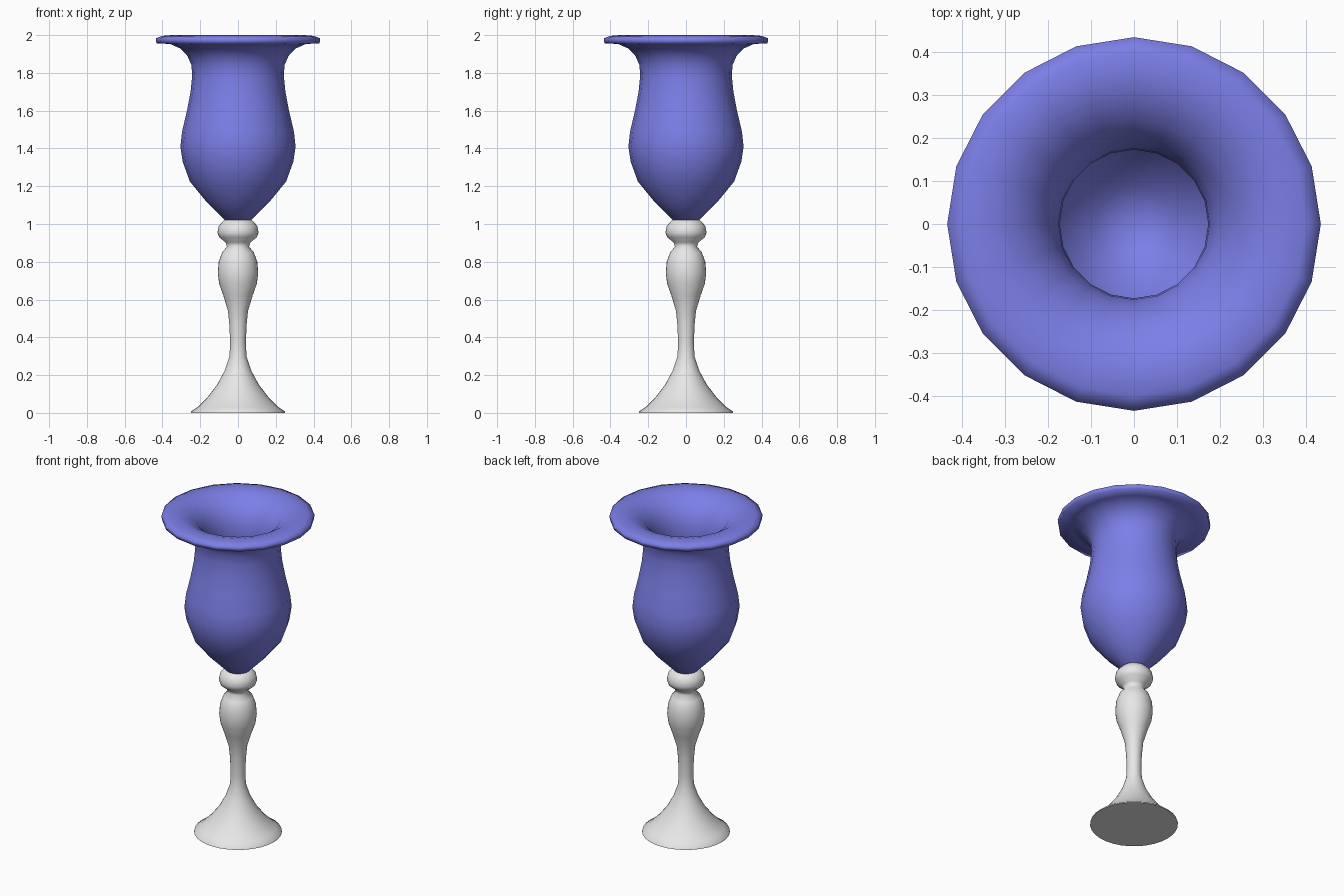
import bpy, bmesh, math

if "Cube" in bpy.data.objects:
    bpy.data.objects.remove(bpy.data.objects["Cube"])


def material(name, rgb):
    m = bpy.data.materials.new(name)
    m.diffuse_color = (*rgb, 1)
    m.use_nodes = True
    m.node_tree.nodes["Principled BSDF"].inputs["Base Color"].default_value = m.diffuse_color
    return m


def lathe(name, profile, sides, mat, angle):
    """Spin an (r, z) profile that runs from axis to axis."""
    bm = bmesh.new()
    rings = []
    for r, z in profile:
        if r == 0:
            rings.append([bm.verts.new((0, 0, z))] * sides)
        else:
            rings.append([bm.verts.new((r * math.cos(2 * math.pi * i / sides),
                                        r * math.sin(2 * math.pi * i / sides), z))
                          for i in range(sides)])
    for a, b in zip(rings, rings[1:]):
        for i in range(sides):
            j = (i + 1) % sides
            bm.faces.new(list(dict.fromkeys((a[i], a[j], b[j], b[i]))))
    bmesh.ops.recalc_face_normals(bm, faces=bm.faces)
    me = bpy.data.meshes.new(name)
    bm.to_mesh(me)
    bm.free()
    me.materials.append(mat)
    ob = bpy.data.objects.new(name, me)
    bpy.context.collection.objects.link(ob)
    bpy.ops.object.select_all(action='DESELECT')
    ob.select_set(True)
    bpy.context.view_layer.objects.active = ob
    bpy.ops.object.shade_smooth_by_angle(angle=math.radians(angle))
    return ob


blue = material("blue glass", (0.20, 0.21, 0.80))
white = material("white", (0.80, 0.80, 0.80))

# Turned stem with flared foot, baluster and knob
lathe("stem", [
    (0, 0), (0.25, 0), (0.248, 0.008), (0.215, 0.03), (0.16, 0.085), (0.11, 0.15),
    (0.07, 0.225), (0.045, 0.3), (0.042, 0.37), (0.045, 0.46), (0.053, 0.54),
    (0.077, 0.62), (0.1, 0.685), (0.107, 0.74), (0.102, 0.8), (0.084, 0.85),
    (0.058, 0.88), (0.066, 0.903), (0.1, 0.93), (0.109, 0.955), (0.102, 0.99),
    (0.075, 1.02), (0, 1.03)], 32, white, 60)

# Cup: outer wall up to the flared rim, then the inner wall back down
lathe("cup", [
    (0, 1.0), (0.07, 1.02), (0.165, 1.115), (0.255, 1.225), (0.293, 1.33),
    (0.305, 1.41), (0.296, 1.49), (0.27, 1.6), (0.251, 1.7), (0.243, 1.78),
    (0.246, 1.84), (0.268, 1.89), (0.307, 1.93), (0.36, 1.953), (0.432, 1.957),
    (0.435, 1.983), (0.40, 1.996), (0.35, 2.0), (0.295, 1.985), (0.24, 1.95),
    (0.195, 1.89), (0.176, 1.82), (0.173, 1.76), (0.18, 1.68), (0.202, 1.58),
    (0.226, 1.48), (0.232, 1.4), (0.215, 1.3), (0.17, 1.215), (0.09, 1.12),
    (0, 1.08)], 20, blue, 100)
